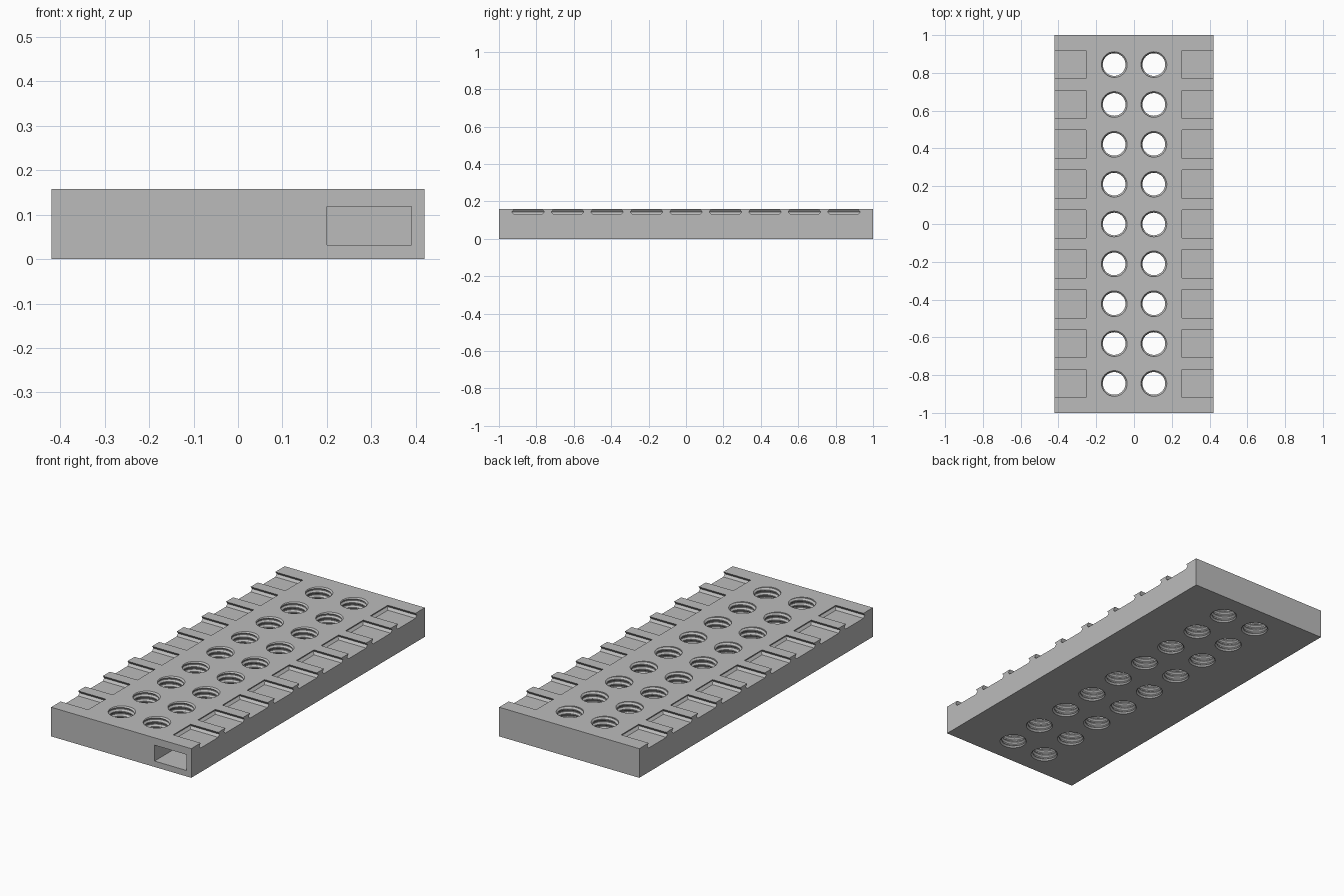
import bpy, bmesh, math

W, L, H = 0.84, 2.0, 0.158        # plate size
STEP, COUNT = 0.211, 9            # spacing and number of rows
ROWS = [(i - COUNT // 2) * STEP for i in range(COUNT)]
HOLE_X, R_MIN, R_MAX = 0.105, 0.060, 0.069
PITCH, SEG = 0.0263, 32

if "Cube" in bpy.data.objects:
    bpy.data.objects.remove(bpy.data.objects["Cube"], do_unlink=True)

grey = bpy.data.materials.new("plain grey")
grey.use_nodes = True
grey.diffuse_color = (0.5, 0.5, 0.5, 1)
grey.node_tree.nodes["Principled BSDF"].inputs["Base Color"].default_value = (0.5, 0.5, 0.5, 1)


def finish(name, bm):
    bmesh.ops.recalc_face_normals(bm, faces=bm.faces)
    mesh = bpy.data.meshes.new(name)
    bm.to_mesh(mesh)
    bm.free()
    mesh.materials.append(grey)
    ob = bpy.data.objects.new(name, mesh)
    bpy.context.collection.objects.link(ob)
    return ob


def box(bm, x0, x1, y0, y1, z0, z1):
    verts = bmesh.ops.create_cube(bm, size=1)["verts"]
    for v in verts:
        v.co.x = x1 if v.co.x > 0 else x0
        v.co.y = y1 if v.co.y > 0 else y0
        v.co.z = z1 if v.co.z > 0 else z0


def stack(bm, loops):
    """Closed solid skinned through a list of point loops."""
    rings = [[bm.verts.new(p) for p in loop] for loop in loops]
    n = len(rings[0])
    for a, b in zip(rings, rings[1:]):
        for i in range(n):
            j = (i + 1) % n
            bm.faces.new((a[i], a[j], b[j], b[i]))
    bm.faces.new(rings[0])
    bm.faces.new(rings[-1])


def thread(bm, cx, cy):
    """Helical threaded rod that runs past both faces of the plate."""
    profile = [(0.0, R_MIN), (0.2, R_MIN), (0.5, R_MAX), (0.7, R_MAX)]
    turns = int(H / PITCH) + 5
    rows = turns * len(profile)
    cols = []
    for j in range(SEG):
        a = math.tau * j / SEG
        col = []
        for k in range(rows):
            t, r = profile[k % len(profile)]
            z = (k // len(profile) + t + j / SEG - 2.5) * PITCH
            col.append(bm.verts.new((cx + r * math.cos(a), cy + r * math.sin(a), z)))
        cols.append(col)
    for j in range(SEG):
        wrap = len(profile) if j == SEG - 1 else 0
        a, b = cols[j], cols[(j + 1) % SEG]
        for k in range(rows - 1 - wrap):
            bm.faces.new((a[k], b[k + wrap], b[k + 1 + wrap], a[k + 1]))
    edges = [e for e in bm.edges if e.is_boundary]
    bmesh.ops.holes_fill(bm, edges=edges, sides=0)
    bmesh.ops.triangulate(bm, faces=[f for f in bm.faces if len(f.verts) > 4])


# plate
bm = bmesh.new()
box(bm, -W / 2, W / 2, -L / 2, L / 2, 0, H)
plate = finish("plate", bm)

# side pockets with undercut walls, plus the end slot
pockets = bmesh.new()
for side in (-1, 1):
    for y in ROWS:
        levels = [(0.131, 0), (0.143, 0.012), (H, 0), (H + 0.02, 0)]
        loops = []
        for z, grow in levels:
            x0, x1, h = side * (0.255 - grow), side * 0.5, 0.075 + grow
            loops.append([(x0, y - h, z), (x1, y - h, z), (x1, y + h, z), (x0, y + h, z)])
        stack(pockets, loops)
box(pockets, 0.20, 0.39, -1.1, -0.6, 0.032, 0.118)

# threaded holes and their countersunk rims
threads, rims = bmesh.new(), bmesh.new()
for x in (-HOLE_X, HOLE_X):
    for y in ROWS:
        thread(threads, x, y)
        for face, out in ((0, -1), (H, 1)):
            loops = []
            for r, d in ((R_MIN - 0.004, -0.012), (R_MAX, 0.001), (R_MAX, 0.02)):
                loops.append([(x + r * math.cos(math.tau * i / SEG),
                               y + r * math.sin(math.tau * i / SEG),
                               face + out * d) for i in range(SEG)])
            stack(rims, loops)

for name, bm in (("pocket_cutter", pockets), ("thread_cutter", threads), ("rim_cutter", rims)):
    cutter = finish(name, bm)
    cutter.hide_render = True
    cutter.hide_viewport = True
    mod = plate.modifiers.new(name, "BOOLEAN")
    mod.operation = "DIFFERENCE"
    mod.solver = "EXACT"
    mod.object = cutter
